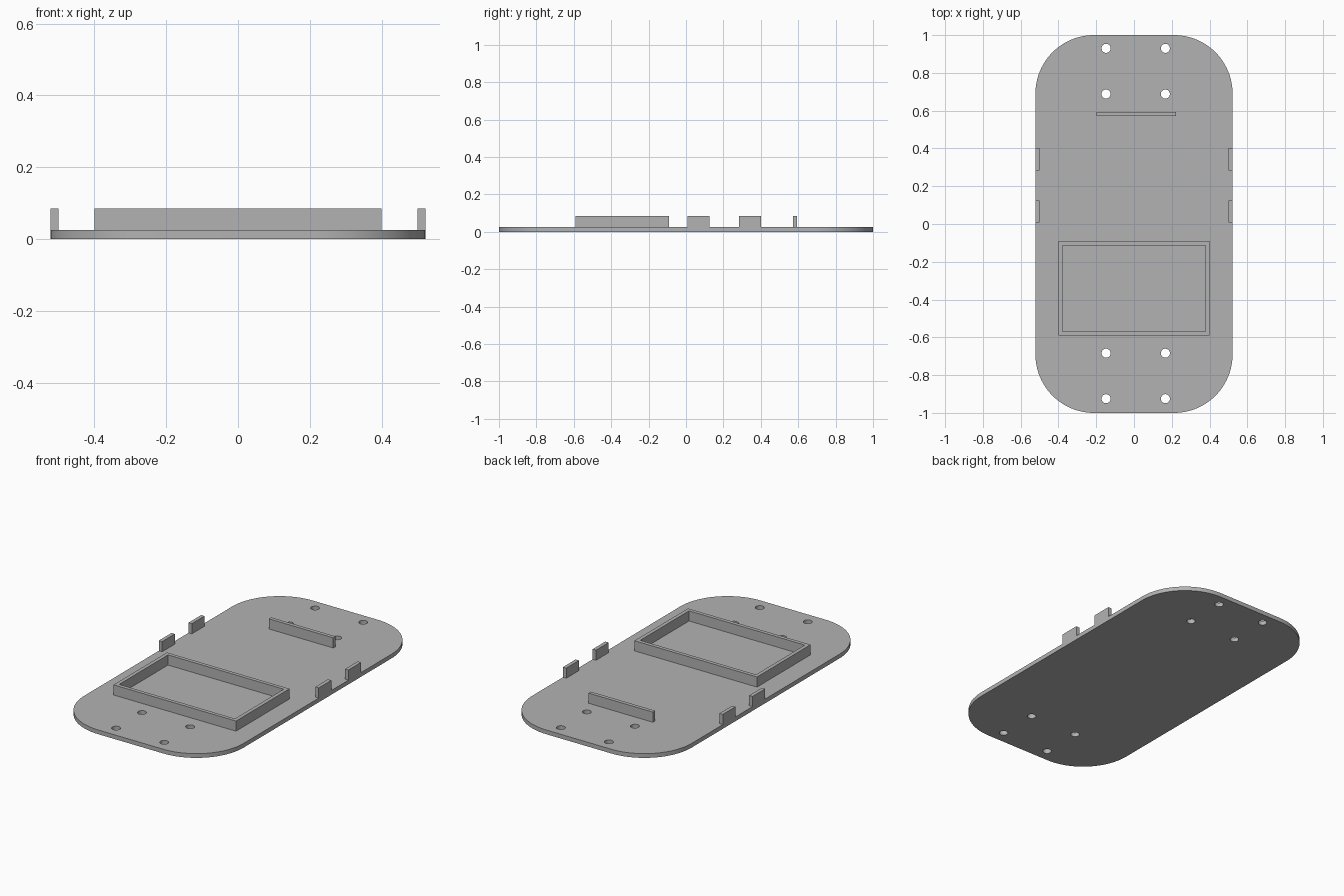
import bpy
import bmesh
from math import cos, sin, pi

old = bpy.data.objects.get("Cube")
if old:
    bpy.data.objects.remove(old, do_unlink=True)

HALF_W, HALF_L, CORNER = 0.522, 1.0, 0.31
PLATE_TOP, WALL_TOP = 0.025, 0.085
WALL = 0.022

grey = bpy.data.materials.new("plain grey")
grey.use_nodes = True
colour = (0.45, 0.45, 0.45, 1)
grey.diffuse_color = colour
grey.node_tree.nodes["Principled BSDF"].inputs["Base Color"].default_value = colour


def arc(cx, cy, r, start, sweep, steps):
    angles = [start + sweep * i / steps for i in range(steps + 1)]
    return [(cx + r * cos(a), cy + r * sin(a)) for a in angles]


def rectangle(x0, x1, y0, y1):
    return [(x0, y0), (x1, y0), (x1, y1), (x0, y1)]


def slab(name, loops, z0, z1, smooth=False):
    """Extrude an outline, with any further loops as openings."""
    bm = bmesh.new()
    edges = []
    for loop in loops:
        vs = [bm.verts.new((x, y, z0)) for x, y in loop]
        edges += [bm.edges.new((a, b)) for a, b in zip(vs, vs[1:] + vs[:1])]
    bmesh.ops.triangle_fill(bm, edges=edges, use_beauty=True)
    top = bmesh.ops.extrude_face_region(bm, geom=bm.faces[:], use_keep_orig=True)
    moved = [g for g in top["geom"] if isinstance(g, bmesh.types.BMVert)]
    bmesh.ops.translate(bm, verts=moved, vec=(0, 0, z1 - z0))
    bmesh.ops.recalc_face_normals(bm, faces=bm.faces[:])
    mesh = bpy.data.meshes.new(name)
    bm.to_mesh(mesh)
    bm.free()
    mesh.materials.append(grey)
    obj = bpy.data.objects.new(name, mesh)
    bpy.context.collection.objects.link(obj)
    if smooth:
        bpy.ops.object.select_all(action="DESELECT")
        obj.select_set(True)
        bpy.context.view_layer.objects.active = obj
        bpy.ops.object.shade_smooth_by_angle()
    return obj


# Base plate with rounded corners and eight screw holes
outline = []
for i, (sx, sy) in enumerate([(1, 1), (-1, 1), (-1, -1), (1, -1)]):
    outline += arc(sx * (HALF_W - CORNER), sy * (HALF_L - CORNER),
                   CORNER, i * pi / 2, pi / 2, 24)
holes = [arc(x, y, 0.024, 0, 2 * pi, 32)[:-1]
         for x in (-0.148, 0.166) for y in (-0.925, -0.684, 0.688, 0.93)]
slab("base_plate", [outline] + holes, 0, PLATE_TOP, smooth=True)

# Open rectangular frame
x0, x1, y0, y1 = -0.4, 0.4, -0.59, -0.091
slab("tray_frame",
     [rectangle(x0, x1, y0, y1),
      rectangle(x0 + WALL, x1 - WALL, y0 + WALL, y1 - WALL)],
     PLATE_TOP, WALL_TOP)

# Upright rib
slab("rear_rib", [rectangle(-0.199, 0.222, 0.571, 0.593)], PLATE_TOP, WALL_TOP)

# Side tabs, flush with the plate edge
for side, sign in (("left", 1), ("right", -1)):
    for place, y in (("front", 0.007), ("rear", 0.284)):
        xs = sorted((sign * HALF_W, sign * (HALF_W - WALL)))
        slab(f"{side}_{place}_tab", [rectangle(*xs, y, y + 0.118)],
             PLATE_TOP, WALL_TOP)
